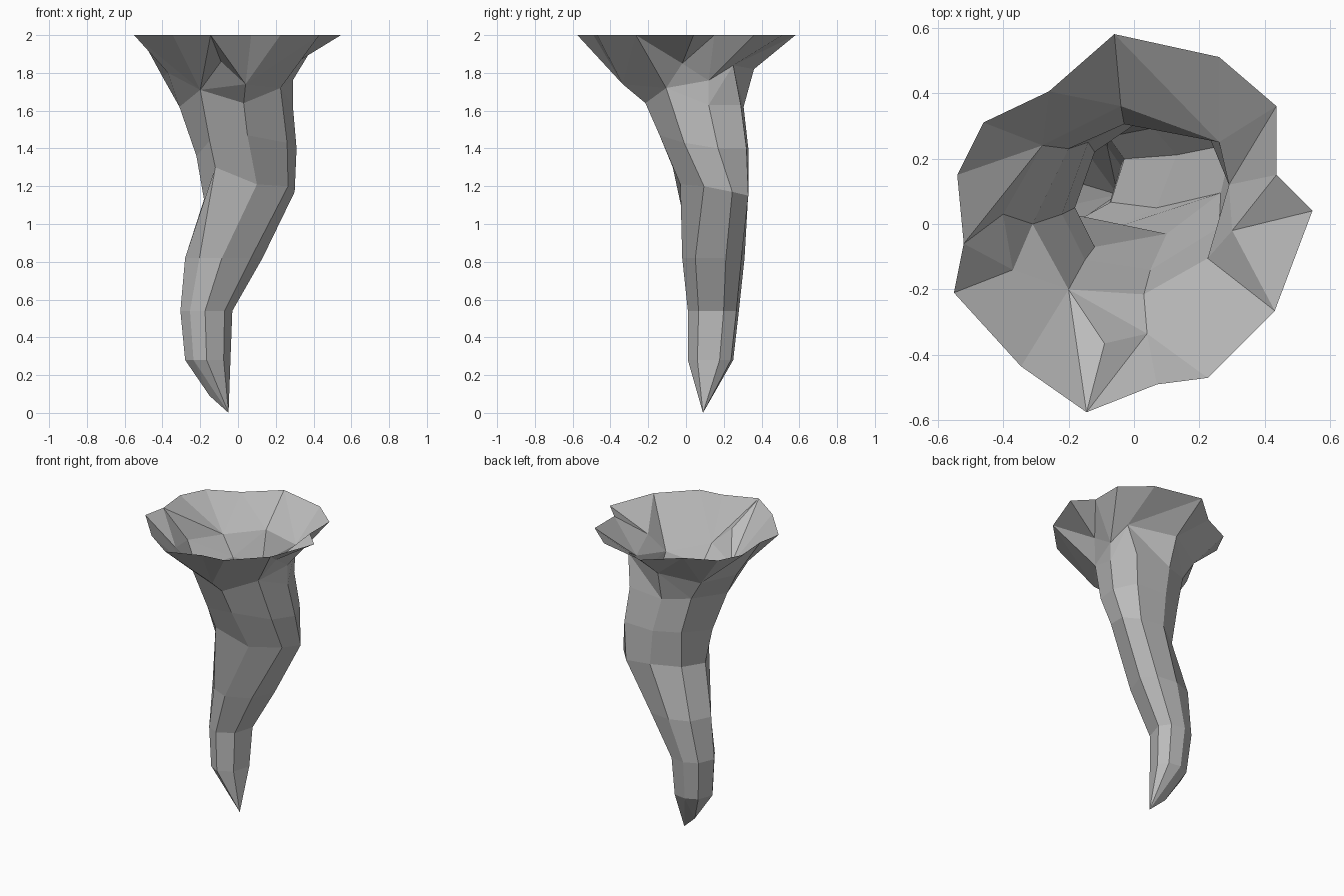
import bpy, bmesh, math

cube = bpy.data.objects.get("Cube")
if cube:
    bpy.data.objects.remove(cube, do_unlink=True)


def make_material(name, value):
    mat = bpy.data.materials.new(name)
    mat.use_nodes = True
    color = (value, value, value, 1)
    mat.diffuse_color = color
    mat.node_tree.nodes["Principled BSDF"].inputs["Base Color"].default_value = color
    return mat


# Faceted cross-section, anticlockwise from the right side, in a unit box
section = [(-1, -.1), (-.63, -.68), (-.05, -1), (.7, -.58),
           (1, .4), (.65, .9), (-.05, 1), (-.68, .7)]

# Lower shaft levels: height, x limits, y limits
levels = [(.28, -.28, -.04, .01, .25),
          (.54, -.305, -.03, .01, .28),
          (.82, -.28, .13, -.02, .31)]

# Uneven upper rings of the shaft
elbow = [(-.18, .05, 1.13), (-.12, -.07, 1.3), (.1, -.03, 1.21), (.265, .095, 1.2),
         (.3, .245, 1.17), (.22, .33, 1.15), (.04, .33, 1.17), (-.12, .22, 1.15)]
bend = [(-.22, .03, 1.36), (-.15, -.11, 1.44), (.05, -.14, 1.47), (.26, -.01, 1.43),
        (.31, .17, 1.4), (.24, .32, 1.4), (.02, .33, 1.4), (-.14, .25, 1.4)]
neck = [(-.31, 0, 1.62), (-.2, -.2, 1.71), (.03, -.215, 1.64), (.225, -.105, 1.72),
        (.29, .12, 1.63), (.22, .29, 1.63), (-.03, .305, 1.62), (-.2, .23, 1.64)]

# Flared collar, which meets the neck at two of its corners, and ragged rim
collar = [(-.4, .03, 1.78), (-.37, -.14, 1.8), neck[1], (-.09, -.365, 1.86),
          (.04, -.335, 1.74), neck[3], (.3, -.02, 1.85), (.29, .12, 1.76),
          (.26, .25, 1.84), (-.04, .36, 1.82), (-.28, .24, 1.77)]
rim = [(-.52, -.06), (-.55, -.21), (-.345, -.435), (-.145, -.575), (.07, -.49),
       (.225, -.47), (.43, -.265), (.545, .04), (.435, .15), (.435, .36),
       (.26, .51), (-.06, .58), (-.26, .405), (-.46, .31), (-.54, .15)]


def turn(vert):
    return (math.atan2(vert.co.y, vert.co.x) - 2.9) % math.tau


def stitch(bm, low, high):
    """Join two rings of unequal count with triangles, in order of angle."""
    i = j = 0
    while i < len(low) or j < len(high):
        a, b = low[i % len(low)], high[j % len(high)]
        next_low = turn(low[i + 1]) if i + 1 < len(low) else math.tau
        next_high = turn(high[j + 1]) if j + 1 < len(high) else math.tau
        if j == len(high) or (i < len(low) and next_low < next_high):
            i += 1
            bm.faces.new((a, low[i % len(low)], b))
        else:
            j += 1
            bm.faces.new((a, high[j % len(high)], b))


bm = bmesh.new()
rings = []
for z, x0, x1, y0, y1 in levels:
    rings.append([bm.verts.new(((x0 + x1) / 2 + u * (x1 - x0) / 2,
                                (y0 + y1) / 2 + v * (y1 - y0) / 2, z))
                  for u, v in section])
for ring in (elbow, bend, neck):
    rings.append([bm.verts.new(p) for p in ring])

# Shaft walls
count = len(section)
for low, high in zip(rings, rings[1:]):
    for k in range(count):
        n = (k + 1) % count
        bm.faces.new((low[k], low[n], high[n], high[k]))

# Flare from the neck through the collar to the open rim
collar_ring = [bm.verts.new(p) for p in collar]
stitch(bm, rings[-1], collar_ring)
stitch(bm, collar_ring, [bm.verts.new((x, y, 2)) for x, y in rim])

# Chisel-shaped tip, with a shoulder on the right rear
tip = bm.verts.new((-.05, .09, 0))
shoulder = bm.verts.new((-.15, .12, .09))
base = rings[0]
for k in range(count):
    n = (k + 1) % count
    rear = k in (0, 6, 7)
    bm.faces.new((base[n], base[k], shoulder if rear else tip))
for k in (1, 6):
    bm.faces.new((base[k], tip, shoulder))

# Weld the shared corners and face the open shell outward
bmesh.ops.remove_doubles(bm, verts=bm.verts[:], dist=.0005)
bmesh.ops.recalc_face_normals(bm, faces=bm.faces[:])
if sum(f.normal.x * f.calc_center_median().x for f in bm.faces) < 0:
    bmesh.ops.reverse_faces(bm, faces=bm.faces[:])

mesh = bpy.data.meshes.new("stone_spike")
bm.to_mesh(mesh)
bm.free()
mesh.materials.append(make_material("grey_stone", .5))
spike = bpy.data.objects.new("stone_spike", mesh)
bpy.context.collection.objects.link(spike)
